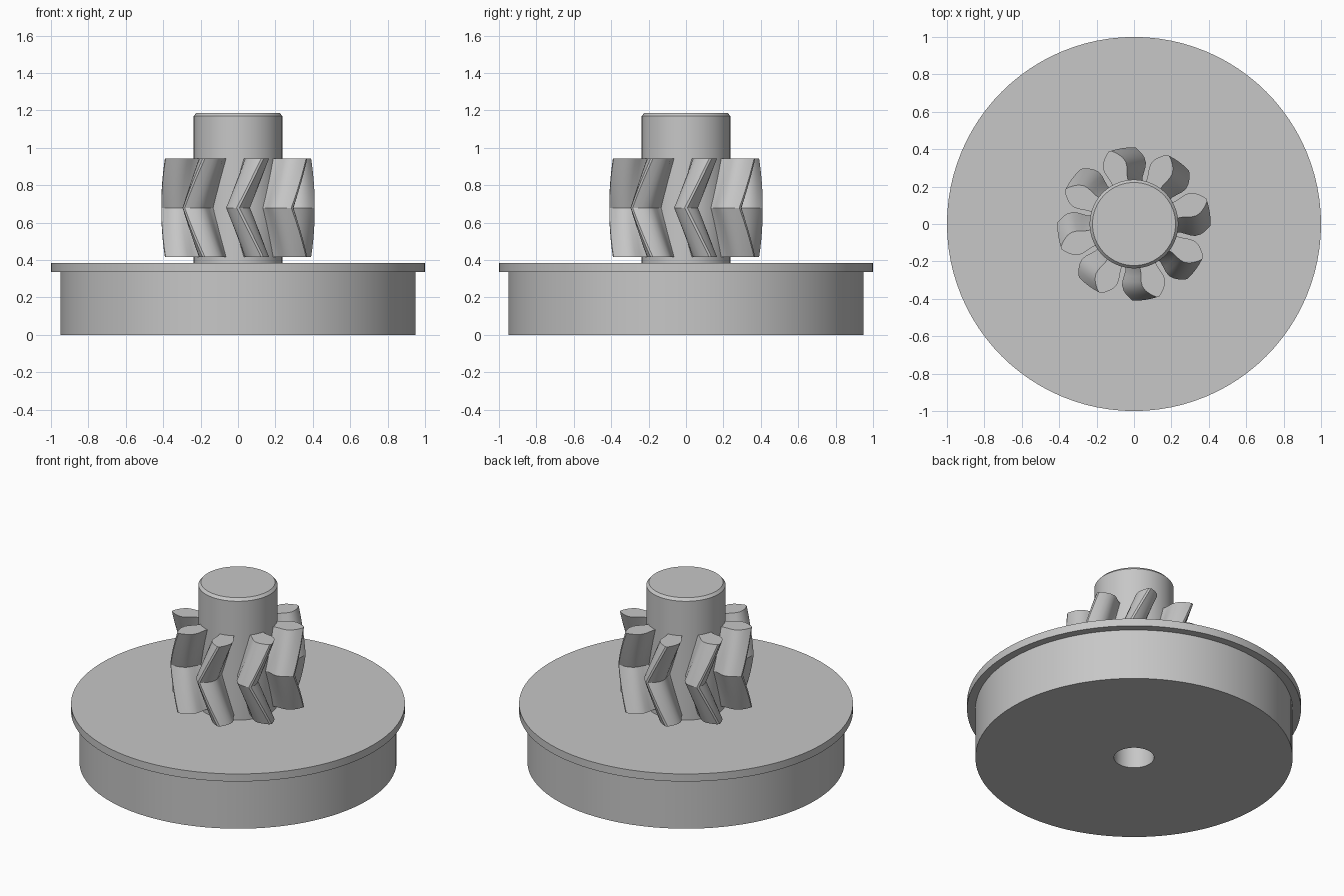
import bpy
import bmesh
from math import cos, sin, pi, radians

cube = bpy.data.objects.get("Cube")
if cube:
    bpy.data.objects.remove(cube, do_unlink=True)

grey = bpy.data.materials.new("plain grey")
grey.use_nodes = True
colour = (0.57, 0.57, 0.57, 1)
grey.diffuse_color = colour
grey.node_tree.nodes["Principled BSDF"].inputs["Base Color"].default_value = colour


def finish(name, bm):
    bmesh.ops.remove_doubles(bm, verts=bm.verts, dist=0.00001)
    bmesh.ops.recalc_face_normals(bm, faces=bm.faces)
    mesh = bpy.data.meshes.new(name)
    bm.to_mesh(mesh)
    bm.free()
    obj = bpy.data.objects.new(name, mesh)
    bpy.context.collection.objects.link(obj)
    mesh.materials.append(grey)
    bpy.ops.object.select_all(action='DESELECT')
    obj.select_set(True)
    bpy.context.view_layer.objects.active = obj
    bpy.ops.object.shade_smooth_by_angle(angle=radians(30))
    return obj


def lathe(name, profile, closed=False, steps=96):
    """Spin a (radius, height) profile around the z axis."""
    bm = bmesh.new()
    verts = [bm.verts.new((r, 0, z)) for r, z in profile]
    edges = [bm.edges.new(pair) for pair in zip(verts, verts[1:])]
    if closed:
        edges.append(bm.edges.new((verts[-1], verts[0])))
    bmesh.ops.spin(bm, geom=verts + edges, cent=(0, 0, 0), axis=(0, 0, 1),
                   angle=2 * pi, steps=steps, use_duplicate=False)
    return finish(name, bm)


# Flanged wheel with a central bore
bore = 0.12
base_top = 0.385
lathe("flanged_wheel", [(bore, 0), (0.95, 0), (0.95, 0.335), (1, 0.335),
                        (1, base_top), (bore, base_top)], closed=True)

# Chamfered shaft, bored from below
lathe("shaft", [(0, 0.9), (bore, 0.9), (bore, base_top), (0.237, base_top),
                (0.237, 1.17), (0.222, 1.187), (0, 1.187)])

# Herringbone pinion teeth: undercut flank as (radius, half width)
flank = [(0.225, 0.045), (0.25, 0.045), (0.28, 0.053), (0.31, 0.062), (0.335, 0.064),
         (0.36, 0.056), (0.38, 0.041), (0.398, 0.022), (0.41, 0.007)]
section = [(r, -w) for r, w in flank] + [(r, w) for r, w in reversed(flank)]
bottom, top, twist, layers, teeth = 0.416, 0.942, radians(18.5), 16, 8

bm = bmesh.new()
for tooth in range(teeth):
    rings = []
    for layer in range(layers + 1):
        t = layer / layers
        angle = tooth * 2 * pi / teeth + twist * abs(2 * t - 1)
        z = bottom + (top - bottom) * t
        ring = []
        for r, w in section:
            a = angle + w / r
            ring.append(bm.verts.new((r * cos(a), r * sin(a), z)))
        rings.append(ring)
    bm.faces.new(rings[0])
    bm.faces.new(rings[-1])
    for low, high in zip(rings, rings[1:]):
        for i in range(len(section)):
            bm.faces.new((low[i - 1], low[i], high[i], high[i - 1]))
finish("herringbone_teeth", bm)
